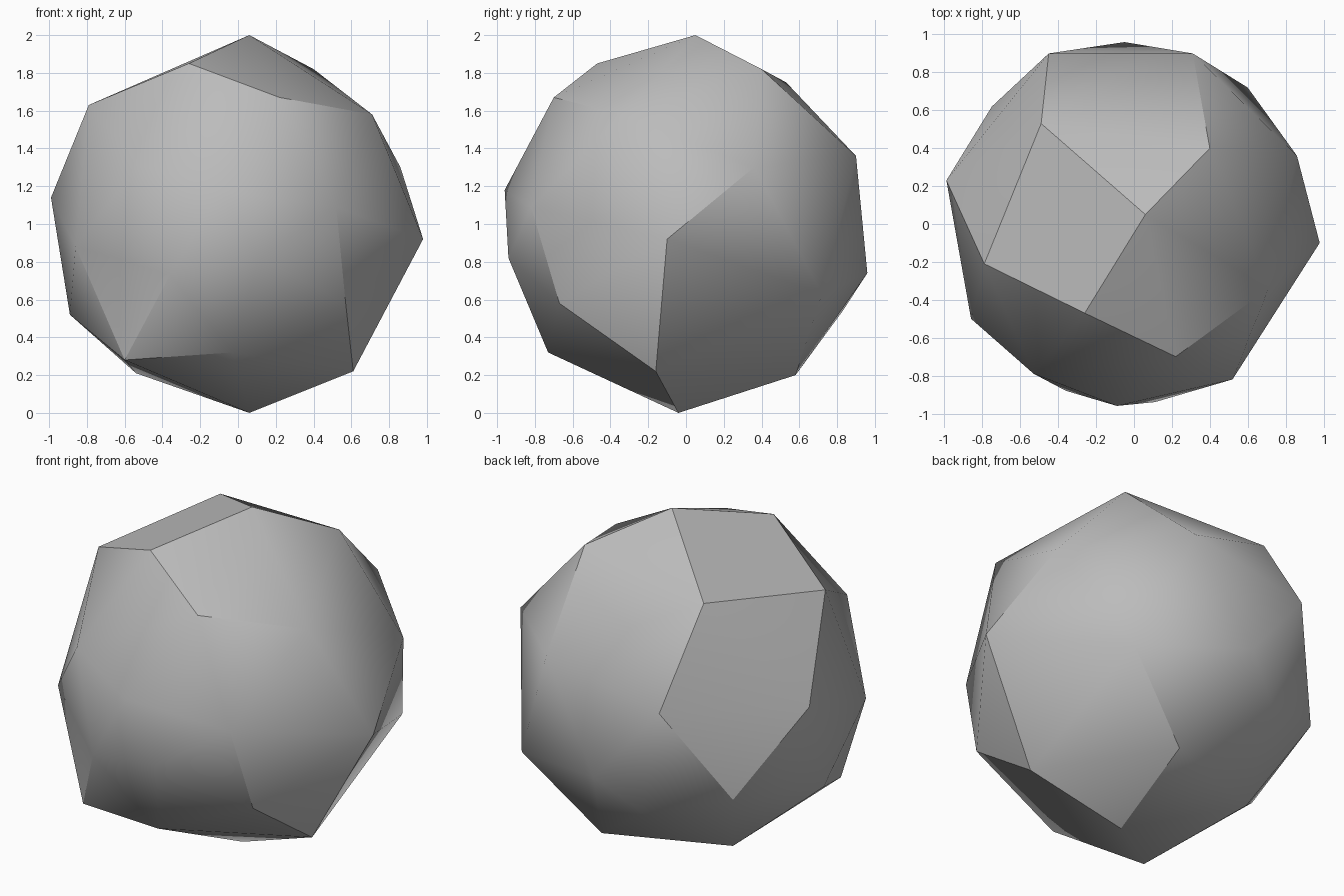
import bpy
import bmesh
import math

# Remove only the default cube
default_cube = bpy.data.objects.get("Cube")
if default_cube:
    bpy.data.objects.remove(default_cube, do_unlink=True)

# Corner points of the boulder, grouped in bands from top to bottom
crown = [
    (.06, .05, 2), (-.26, -.47, 1.85), (.4, .4, 1.82), (-.49, .53, 1.75),
    (.22, -.7, 1.67), (-.79, -.21, 1.63), (.71, -.34, 1.58),
]
shoulder = [
    (.31, .9, 1.36), (-.53, -.79, 1.31), (.86, .36, 1.3), (-.45, .9, 1.21),
    (-.09, -.96, 1.18), (-.99, .23, 1.14), (.52, -.82, 1.09),
]
waist = [
    (.98, -.1, .92), (-.86, -.5, .88), (.11, -.94, .82), (-.05, .96, .74),
    (-.36, -.88, .73), (-.75, .62, .66), (.6, .72, .63), (.57, -.67, .58),
]
foot = [
    (-.29, .83, .54), (-.89, -.05, .52), (-.03, -.73, .32), (-.6, -.63, .28),
    (.61, -.16, .22), (-.54, .32, .21), (.16, .58, .2), (.06, -.04, 0),
]


def make_material(name, colour):
    """Create a plain matte material in one flat colour."""
    material = bpy.data.materials.new(name)
    material.use_nodes = True
    material.diffuse_color = colour
    shader = next(node for node in material.node_tree.nodes
                  if node.type == "BSDF_PRINCIPLED")
    shader.inputs["Base Color"].default_value = colour
    return material


def make_hull(name, points, material):
    """Wrap the points in a faceted convex skin and merge flat facets."""
    bm = bmesh.new()
    for point in points:
        bm.verts.new(point)
    hull = bmesh.ops.convex_hull(bm, input=bm.verts[:])
    leftovers = {item for item in hull["geom_interior"]
                 if isinstance(item, bmesh.types.BMVert)}
    bmesh.ops.delete(bm, geom=list(leftovers), context="VERTS")
    bmesh.ops.dissolve_limit(bm, angle_limit=math.radians(3),
                             verts=bm.verts[:], edges=bm.edges[:])
    bmesh.ops.recalc_face_normals(bm, faces=bm.faces[:])
    mesh = bpy.data.meshes.new(name)
    bm.to_mesh(mesh)
    bm.free()
    mesh.materials.append(material)
    obj = bpy.data.objects.new(name, mesh)
    bpy.context.collection.objects.link(obj)
    return obj


# Boulder body, softly shaded with its strongest creases kept sharp
stone_grey = make_material("stone_grey", (.5, .5, .5, 1))
boulder = make_hull("boulder", crown + shoulder + waist + foot, stone_grey)
bpy.ops.object.select_all(action="DESELECT")
boulder.select_set(True)
bpy.context.view_layer.objects.active = boulder
bpy.ops.object.shade_smooth_by_angle(angle=math.radians(30))
